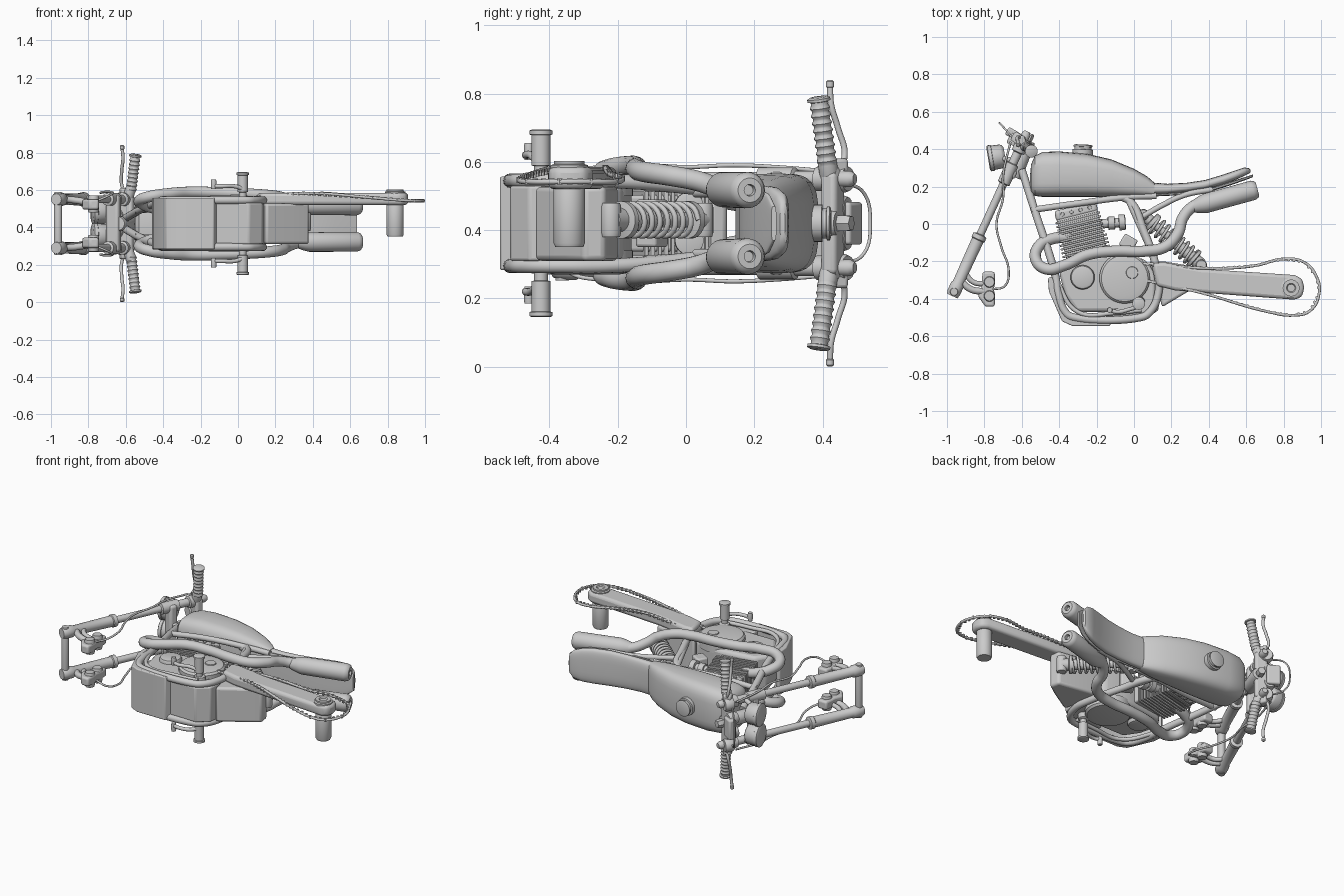
import bpy, bmesh, math
from mathutils import Vector, Matrix

# The bike lies on its side: x = length, y = bike height, w = offset from its mid plane
CZ = 0.42
def P(x, y, w=0.0):
    return Vector((x, y, CZ + w))

def finish(name, bm, bevel=0, segs=3):
    bmesh.ops.recalc_face_normals(bm, faces=bm.faces)
    me = bpy.data.meshes.new(name)
    bm.to_mesh(me)
    bm.free()
    ob = bpy.data.objects.new(name, me)
    bpy.context.collection.objects.link(ob)
    if bevel:
        m = ob.modifiers.new("bevel", 'BEVEL')
        m.width, m.segments, m.limit_method = bevel, segs, 'ANGLE'
    return ob

def skin(bm, rings):
    vs = [[bm.verts.new(p) for p in r] for r in rings]
    n = len(vs[0])
    for a, b in zip(vs, vs[1:]):
        for i in range(n):
            bm.faces.new((a[i], a[(i + 1) % n], b[(i + 1) % n], b[i]))
    bm.faces.new(vs[0][::-1])
    bm.faces.new(vs[-1])

def lathe(name, a, b, prof, n=24):
    """Turned part from a to b; prof is a radius or a list of (t, radius)."""
    if not isinstance(prof, list):
        prof = [(0, prof * .88), (0.012 / (b - a).length, prof),
                (1 - 0.012 / (b - a).length, prof), (1, prof * .88)]
    q = (b - a).to_track_quat('Z', 'Y')
    rings = [[a.lerp(b, t) + q @ Vector((r * math.cos(k * math.tau / n), r * math.sin(k * math.tau / n), 0))
              for k in range(n)] for t, r in prof]
    bm = bmesh.new()
    skin(bm, rings)
    return finish(name, bm)

def tube(name, pts, r, cyclic=False, res=10):
    cu = bpy.data.curves.new(name, 'CURVE')
    cu.dimensions, cu.bevel_depth, cu.bevel_resolution = '3D', r, 6
    cu.resolution_u, cu.use_fill_caps = res, not cyclic
    sp = cu.splines.new('BEZIER')
    sp.bezier_points.add(len(pts) - 1)
    sp.use_cyclic_u = cyclic
    for bp, p in zip(sp.bezier_points, pts):
        bp.co = P(*p)
        bp.handle_left_type = bp.handle_right_type = 'AUTO'
    tmp = bpy.data.objects.new(name + "_curve", cu)
    bm = bmesh.new()
    bm.from_mesh(bpy.data.meshes.new_from_object(tmp))
    bpy.data.objects.remove(tmp)
    bmesh.ops.remove_doubles(bm, verts=bm.verts, dist=1e-5)
    return finish(name, bm)

def plate(name, pts, w0, w1, bevel=0.012):
    bm = bmesh.new()
    skin(bm, [[P(x, y, w) for x, y in pts] for w in (w0, w1)])
    return finish(name, bm, bevel)

def box(name, c, size, deg=0, bevel=0.01):
    bm = bmesh.new()
    bmesh.ops.create_cube(bm, size=1, matrix=Matrix.Translation(P(*c)) @
                          Matrix.Rotation(math.radians(deg), 4, 'Z') @ Matrix.Diagonal((*size, 1)))
    return finish(name, bm, bevel)

def loft(name, secs, e=0.55, n=32):
    """Rounded-box sections along x: (x, y_low, y_high, half_width)."""
    def f(v):
        return math.copysign(abs(v) ** e, v)
    bm = bmesh.new()
    skin(bm, [[P(x, (lo + hi) / 2 + (hi - lo) / 2 * f(math.sin(k * math.tau / n)), hw * f(math.cos(k * math.tau / n)))
               for k in range(n)] for x, lo, hi, hw in secs])
    return finish(name, bm)

# Tank, filler cap and seat
loft("tank", [(-.555, .20, .27, .07), (-.55, .17, .32, .10), (-.53, .15, .365, .125), (-.49, .145, .385, .138),
              (-.40, .145, .388, .146), (-.25, .145, .375, .146), (-.12, .145, .345, .14), (0, .145, .295, .128),
              (.07, .145, .255, .115), (.11, .148, .22, .105)])
lathe("filler_cap", P(-.275, .36), P(-.272, .425), [(0, .055), (.6, .055), (.62, .045), (.8, .045), (.82, .05), (.95, .05), (1, .04)])
loft("seat", [(.09, .155, .222, .103), (.18, .16, .215, .103), (.28, .17, .22, .106), (.38, .185, .235, .11),
              (.48, .212, .265, .11), (.54, .235, .286, .105), (.59, .257, .302, .088), (.615, .27, .298, .062), (.622, .275, .29, .04)], .65)
loft("seat_base", [(.1, .147, .16, .095), (.28, .155, .172, .1), (.40, .17, .19, .103), (.52, .208, .228, .1), (.59, .233, .25, .085), (.635, .25, .265, .05)])

# Fork legs, calipers, hoses, handlebar halves
for s, side in ((1, "left"), (-1, "right")):
    w = .13 * s
    lathe("fork_leg_" + side, P(-.972, -.385, w), P(-.57, .495, w),
          [(0, .03), (.02, .036), (.07, .036), (.08, .03), (.34, .033), (.345, .038), (.37, .038), (.375, .021), (.68, .021),
           (.685, .034), (.8, .034), (.805, .024), (.87, .024), (.875, .036), (.95, .036), (.955, .024), (.985, .024), (1, .015)])
    plate("caliper_" + side, [(-.81, -.255), (-.745, -.255), (-.742, -.31), (-.75, -.35), (-.742, -.38), (-.745, -.442),
                              (-.795, -.442), (-.835, -.385), (-.815, -.34)], .075 * s, .13 * s)
    for y in (-.31, -.385):
        lathe("caliper_piston_" + side, P(-.773, y, .06 * s), P(-.773, y, .15 * s), .03, 16)
    tube("caliper_arm_" + side, [(-.93, -.30, w), (-.87, -.35, .125 * s), (-.78, -.36, .11 * s)], .018)
    tube("caliper_upper_arm_" + side, [(-.91, -.25, w), (-.86, -.31, .125 * s), (-.78, -.32, .11 * s)], .014)
    tube("brake_hose_" + side, [(-.76, -.35, .12 * s), (-.69, -.33, .15 * s), (-.67, -.25, .165 * s), (-.71, -.12, .17 * s),
                                (-.735, 0, .165 * s), (-.70, .14, .17 * s), (-.70, .26, .165 * s), (-.66, .44, .15 * s)], .006)
    # Clip-on bar, ribbed grip, lever
    lathe("handlebar_" + side, P(-.595, .425, .11 * s), P(-.57, .41, .2 * s), .028)
    ribs = [(0, .025)] + [(.03 + i * .11 + d, r) for i in range(8) for d, r in ((0, .025), (.04, .03), (.085, .025))]
    lathe("grip_" + side, P(-.572, .415, .17 * s), P(-.548, .388, .37 * s), ribs + [(.93, .025), (.94, .034), (.98, .034), (1, .025)])
    tube("lever_" + side, [(-.60, .45, .16 * s), (-.62, .465, .2 * s), (-.622, .445, .28 * s), (-.615, .425, .35 * s), (-.62, .422, .405 * s)], .009)
    lathe("lever_tip_" + side, P(-.62, .422, .395 * s), P(-.62, .422, .42 * s), [(0, .006), (.2, .012), (.8, .012), (1, .006)], 12)
    lathe("lever_mount_" + side, P(-.63, .43, .13 * s), P(-.6, .475, .13 * s), .04)
    box("lever_clamp_" + side, (-.605, .445, .165 * s), (.05, .05, .05), 20)
    lathe("headlight_" + side, P(-.69, .365, .065 * s), P(-.78, .35, .065 * s), [(0, .045), (.1, .058), (.2, .064), (.72, .066), (.74, .07), (.94, .07), (1, .06)])
    tube("headlight_bracket_" + side, [(-.65, .34, w), (-.70, .35, .11 * s), (-.73, .355, .07 * s)], .014)

# Front axle, yokes, steering head, instruments
lathe("front_axle", P(-.962, -.362, -.168), P(-.962, -.362, .168), .022)
for nm, c in (("lower_yoke", (-.665, .275, 0)), ("upper_yoke", (-.592, .43, 0))):
    box(nm, c, (.075, .05, .30), -25, .015)
lathe("steering_head", P(-.64, .25), P(-.565, .445), .04)
lathe("steering_nut", P(-.575, .44), P(-.555, .485), .026, 6)
box("instrument_panel", (-.645, .48, 0), (.08, .045, .125), -30)
for w in (-.045, .045):
    lathe("dial", P(-.65, .42, w), P(-.625, .475, w), .036)
tube("control_cable", [(-.64, .45, -.12), (-.70, .52, -.09), (-.72, .54, 0), (-.70, .52, .09), (-.64, .45, .12)], .005)

# Frame cradle, rear tubes, footpegs, exhausts
for s, side in ((1, "left"), (-1, "right")):
    w = .125 * s
    tube("cradle_" + side, [(-.60, .29, .03 * s), (-.53, .07, .07 * s), (-.42, -.28, .118 * s), (-.405, -.37, w), (-.36, -.48, w), (-.32, -.50, w),
                            (.03, -.50, w), (.075, -.48, w), (.13, -.37, w), (.12, -.24, w), (.05, -.03, .11 * s), (-.02, .12, .09 * s),
                            (-.08, .15, .08 * s)], .021)
    tube("top_rail_" + side, [(-.55, .075, .07 * s), (-.3, .11, .09 * s), (-.02, .145, .09 * s), (.12, .15, .09 * s)], .017)
    tube("subframe_" + side, [(.03, .03, .09 * s), (.16, .105, .09 * s), (.27, .155, .09 * s), (.42, .185, .09 * s)], .015)
    tube("seat_stay_" + side, [(-.04, .15, .09 * s), (.0, .06, .1 * s), (.08, -.12, .11 * s)], .016)
    tube("engine_mount_" + side, [(-.42, -.29, .12 * s), (-.30, -.47, .13 * s), (-.1, -.475, .13 * s), (.04, -.46, .13 * s)], .012)
    lathe("footpeg_" + side, P(.025, -.425, .11 * s), P(.025, -.425, .275 * s),
          [(0, .02), (.35, .02), (.36, .028), (.9, .028), (.91, .034), (.98, .034), (1, .026)])
    tube("foot_lever_" + side, [(.03, -.44, .185 * s), (-.02, -.455, .2 * s), (-.09, -.47, .2 * s), (-.13, -.46, .2 * s)], .011)
    lathe("foot_lever_toe_" + side, P(-.13, -.46, .185 * s), P(-.13, -.46, .235 * s), .015, 12)
    tube("exhaust_pipe_" + side, [(-.34, -.07, .06 * s), (-.44, -.08, .08 * s), (-.51, -.12, .105 * s), (-.525, -.19, .125 * s), (-.47, -.24, .145 * s),
                                  (-.37, -.22, .16 * s), (-.25, -.165, .168 * s), (-.1, -.145, .165 * s), (.06, -.145, .158 * s), (.17, -.12, .15 * s),
                                  (.235, -.05, .14 * s), (.26, .03, .125 * s), (.31, .09, .105 * s), (.38, .12, .097 * s)], .03)
    lathe("muffler_" + side, P(.31, .09, .099 * s), P(.66, .187, .097 * s),
          [(0, .03), (.12, .045), (.2, .052), (.93, .053), (.98, .046), (1, .036), (1, .017), (.95, .015)])

# Engine: crankcase, round covers, finned cylinder, carburettor
plate("crankcase", [(-.40, -.26), (-.35, -.19), (-.14, -.16), (-.06, -.16), (.06, -.19), (.12, -.27), (.12, -.40), (.06, -.47), (-.31, -.47), (-.37, -.38)], -.11, .11, .02)
for s, side in ((1, "left"), (-1, "right")):
    for nm, x, y, r, h in (("clutch_cover", -.05, -.29, .135, .15), ("alternator_cover", -.275, -.285, .065, .135), ("oil_cap", .025, -.42, .034, .145)):
        lathe(nm + "_" + side, P(x, y, .08 * s), P(x, y, h * s), [(0, r), (.75, r), (.92, r * .92), (1, r * .7)], 40)
TILT = math.radians(14)
def up(d, e=0, w=0):
    return (-.245 - math.sin(TILT) * d + math.cos(TILT) * e, -.19 + math.cos(TILT) * d + math.sin(TILT) * e, w)
box("cylinder_block", up(.12), (.225, .26, .165), 14)
for i in range(10):
    k = .245 if i > 3 else .26
    box("cooling_fin", up(.045 + i * .0205), (k, .011, .19 if i < 8 else .18), 14, .003)
box("cylinder_head", up(.265), (.23, .06, .165), 14, .018)
for w in (-.082, .082):
    for i in range(4):
        lathe("head_bolt", P(*up(.268, -.075 + .05 * i, w * .9)), P(*up(.268, -.075 + .05 * i, w * 1.08)), .011, 8)
for w in (-.05, .05):
    lathe("carburettor", P(-.19, .0, w), P(-.045, .01, w), [(0, .025), (.35, .025), (.36, .035), (.6, .035), (.61, .025), (.75, .025), (.76, .042), (.98, .042), (1, .03)])
box("starter_motor", (-.03, -.10, 0), (.08, .07, .14), -30)

# Belly pan with chamfered front
plate("belly_pan", [(-.46, -.29), (-.44, -.28), (-.355, -.485), (-.30, -.505), (-.11, -.505), (-.13, -.545), (-.33, -.545), (-.385, -.52), (-.455, -.36)], -.137, .137, .006)
plate("belly_rear", [(-.15, -.47), (-.15, -.515), (.06, -.515), (.13, -.46), (.14, -.38), (.08, -.38)], -.11, .11, .008)

# Single-sided swingarm, rear hub
plate("swingarm_body", [(.08, -.20), (.16, -.20), (.37, -.235), (.38, -.30), (.30, -.355), (.15, -.445), (.13, -.36)], -.11, .108, .015)
plate("swingarm", [(.10, -.21), (.16, -.205), (.36, -.24), (.86, -.273), (.90, -.295), (.91, -.34), (.90, -.385), (.865, -.405), (.40, -.37), (.22, -.355), (.12, -.33)], .1, .165, .018)
lathe("rear_hub", P(.84, -.342, -.07), P(.84, -.342, .12), .046, 32)
lathe("rear_axle_nut", P(.84, -.342, .12), P(.84, -.342, .183), [(0, .055), (.8, .055), (.85, .045), (1, .045), (1, .025), (.9, .02)], 32)

# Shock absorber with coil spring
A, B = P(.05, .05, .01), P(.36, -.22, .01)
lathe("shock_body", A, B, [(0, .03), (.12, .03), (.13, .055), (.18, .055), (.19, .022), (.5, .022), (.51, .032), (.84, .032), (.85, .055), (.89, .055), (.9, .035), (1, .035)])
q = (B - A).to_track_quat('Z', 'Y')
coil = []
for i in range(8 * 8 + 1):
    a = i * math.tau / 8
    p = A.lerp(B, .18 + .67 * i / 64) + q @ Vector((.047 * math.cos(a), .047 * math.sin(a), 0))
    coil.append((p.x, p.y, p.z - CZ))
tube("shock_spring", coil, .008, res=3)
for nm, c in (("shock_top_mount", A), ("shock_bottom_mount", B)):
    lathe(nm, c - Vector((0, 0, .05)), c + Vector((0, 0, .05)), .03)

# Slack drive chain with beaded links, front sprocket
loop = [(-.02, -.235), (.04, -.215), (.2, -.226), (.45, -.237), (.65, -.222), (.80, -.187), (.91, -.205), (.975, -.28), (.99, -.37),
        (.94, -.465), (.85, -.488), (.72, -.47), (.35, -.365), (.1, -.31), (0, -.285)]
def chain_w(x):
    return .122 + .045 * max(0, 1 - abs(x - .4) / .5)
tube("chain", [(x, y, chain_w(x)) for x, y in loop], .0075, True)
bm = bmesh.new()
for (ax, ay), (bx, by) in zip(loop, loop[1:] + loop[:1]):
    n = max(1, round(math.hypot(bx - ax, by - ay) / .03))
    for k in range(n):
        p = P(ax, ay, chain_w(ax)).lerp(P(bx, by, chain_w(bx)), k / n)
        bmesh.ops.create_cone(bm, cap_ends=True, segments=8, radius1=.008, radius2=.008, depth=.018, matrix=Matrix.Translation(p))
finish("chain_links", bm)
lathe("front_sprocket", P(-.01, -.26, .11), P(-.01, -.26, .155), .035)

# Smooth shading with sharp edges kept
for ob in bpy.context.scene.objects:
    ob.select_set(True)
    bpy.context.view_layer.objects.active = ob
bpy.ops.object.shade_smooth_by_angle(angle=math.radians(35))
